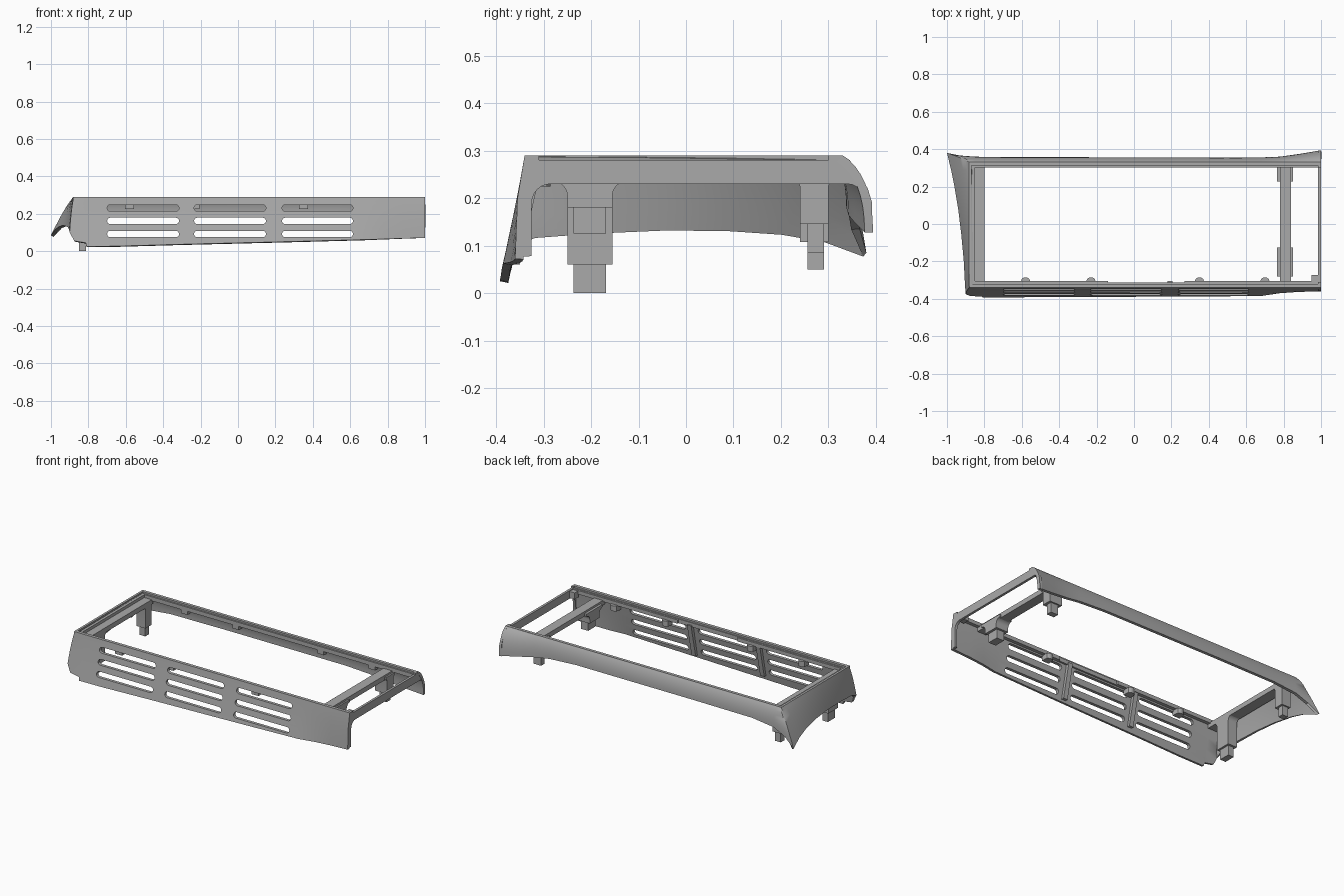
import bpy, bmesh, math
from mathutils import Vector

cube = bpy.data.objects.get("Cube")
if cube:
    bpy.data.objects.remove(cube, do_unlink=True)

GREY = (0.4, 0.4, 0.4, 1)
grey = bpy.data.materials.new("satin grey plastic")
grey.use_nodes = True
grey.diffuse_color = GREY
grey.node_tree.nodes["Principled BSDF"].inputs["Base Color"].default_value = GREY


def make(name, bm, angle=30):
    mesh = bpy.data.meshes.new(name)
    bm.to_mesh(mesh)
    bm.free()
    mesh.materials.append(grey)
    ob = bpy.data.objects.new(name, mesh)
    bpy.context.collection.objects.link(ob)
    return ob


def activate(ob):
    bpy.ops.object.select_all(action='DESELECT')
    ob.select_set(True)
    bpy.context.view_layer.objects.active = ob


def smooth(ob):
    activate(ob)
    bpy.ops.object.shade_smooth_by_angle(angle=math.radians(30))


def add_prism(bm, pts, axis, lo, hi):
    """Extrude a flat outline along x, y or z."""
    def place(a, b, d):
        return {'x': (d, a, b), 'y': (a, d, b), 'z': (a, b, d)}[axis]
    face = bm.faces.new([bm.verts.new(place(a, b, lo)) for a, b in pts])
    res = bmesh.ops.extrude_face_region(bm, geom=[face])
    verts = [v for v in res['geom'] if isinstance(v, bmesh.types.BMVert)]
    shift = Vector(place(0, 0, hi - lo))
    bmesh.ops.translate(bm, verts=verts, vec=shift)
    bmesh.ops.recalc_face_normals(bm, faces=bm.faces)


def prism(name, pts, axis, lo, hi):
    bm = bmesh.new()
    add_prism(bm, pts, axis, lo, hi)
    ob = make(name, bm)
    smooth(ob)
    return ob


def box(name, x, y, z):
    return prism(name, [(x[0], y[0]), (x[1], y[0]), (x[1], y[1]), (x[0], y[1])], 'z', *z)


def arc(cx, cy, rx, ry, a0, a1, n=6):
    angs = [math.radians(a0 + (a1 - a0) * i / n) for i in range(n + 1)]
    return [(cx + rx * math.cos(a), cy + ry * math.sin(a)) for a in angs]


# Outer skirt: stations run along the front, around the left end, along the back
TOP = 0.29
stations = []   # top point, control point, bottom point
for x, y, z in [(1, -.36, .072), (.88, -.363, .068), (.78, -.37, .065), (.68, -.385, .062),
                (.3, -.388, .052), (-.3, -.39, .037), (-.65, -.392, .027), (-.81, -.392, .025),
                (-.814, -.388, .045), (-.875, -.385, .055)]:
    stations.append(((x, -.34, TOP), (x, -.355, .2), (x, y, z)))
stations.append(((-.878, -.336, TOP), (-.893, -.35, .23), (-.9, -.375, .1)))
for y, x, z in [(-.32, -.904, .118), (-.2, -.91, .128), (-.05, -.924, .136), (.08, -.94, .137),
                (.2, -.96, .13), (.29, -.978, .115)]:
    stations.append(((-.882, y, TOP), (-.882 + .4 * (x + .882), y, .235), (x, y, z)))
stations.append(((-.88, .33, TOP), (-.925, .355, .24), (-1, .38, .085)))
for x, y, z in [(-.93, .366, .135), (-.85, .36, .17), (-.7, .357, .187), (-.3, .357, .19),
                (.2, .356, .19), (.5, .355, .19), (.68, .356, .18), (.78, .36, .165),
                (.88, .374, .148), (1, .394, .128)]:
    stations.append(((max(x, -.87), .33, TOP), (x, y, .25), (x, y, z)))

bm = bmesh.new()
N = 8
grid = []
for a, b, c in stations:
    a, b, c = Vector(a), Vector(b), Vector(c)
    row = []
    for j in range(N + 1):
        t = j / N
        row.append(bm.verts.new(a * (1 - t) ** 2 + b * 2 * t * (1 - t) + c * t * t))
    grid.append(row)
for r, s in zip(grid, grid[1:]):
    for j in range(N):
        bm.faces.new((r[j], s[j], s[j + 1], r[j + 1]))
skirt = make("outer_skirt", bm)
shell = skirt.modifiers.new("thickness", 'SOLIDIFY')
shell.thickness = 0.018
shell.offset = -1

# Ventilation slots cut through the front
bm = bmesh.new()
for x0, x1 in [(-.7, -.315), (-.235, .15), (.235, .615)]:
    for z in (.092, .162, .231):
        r = .017
        outline = arc(x1 - r, z, r, r, -90, 90) + arc(x0 + r, z, r, r, 90, 270)
        add_prism(bm, outline, 'y', -.5, -.28)
cutter = make("slot_cutter", bm)
cutter.hide_render = True
cut = skirt.modifiers.new("slots", 'BOOLEAN')
cut.object = cutter
cut.solver = 'EXACT'
activate(skirt)
for m in ("thickness", "slots"):
    bpy.ops.object.modifier_apply(modifier=m)
bpy.data.objects.remove(cutter, do_unlink=True)
smooth(skirt)

# Stepped rim around the top opening
box("front_rim", (-.88, 1), (-.34, -.32), (.265, TOP))
box("back_rim", (-.88, 1), (.312, .331), (.265, TOP))
box("left_rim", (-.882, -.868), (-.335, .33), (.255, TOP))
box("back_ledge", (-.87, 1), (.302, .315), (.255, .28))
box("left_ledge", (-.87, -.85), (-.32, .31), (.235, .28))
box("front_ledge", (-.87, 1), (-.325, -.314), (.255, .28))
for x in [(-.87, -.14), (.27, .985)]:
    box("front_ledge_tab", x, (-.32, -.304), (.255, .278))
box("corner_tab", (.95, .987), (-.31, -.272), (.235, .275))

# Arched frame at the open right end
arch = [(-.36, .075), (-.355, .2), (-.34, TOP), (-.31, TOP), (-.31, .28), (.3, .28), (.3, TOP),
        (.33, TOP), (.345, .28), (.383, .22), (.392, .19), (.392, .128), (.382, .13)]
arch += arc(.34, .18, .042, .05, 0, 90) + arc(-.285, .19, .04, .04, 90, 180) + [(-.325, .078)]
prism("right_end_arch", arch, 'x', .985, 1)


# Cross bars, each carrying a large and a small leg with a stepped foot
def flared_leg(name, x, y0, y1, z, r):
    outline = arc(y0 - r, .235 - r, r, r, 90, 0) + [(y0, z), (y1, z)]
    outline += arc(y1 + r, .235 - r, r, r, 180, 90) + [(y1 + r, .25), (y0 - r, .25)]
    prism(name, outline, 'x', *x)


for side, x, leg_x, foot_x, drop in [
        ("left", (-.865, -.8), (-.862, -.8), (-.85, -.812), (.06, 0, .108, .05)),
        ("right", (.78, .84), (.765, .85), (.785, .835), (.18, .125, .145, .085))]:
    box(side + "_cross_bar", x, (-.325, .315), (.232, .262))
    flared_leg(side + "_front_leg", leg_x, -.25, -.155, drop[0], .03)
    box(side + "_front_foot", foot_x, (-.237, -.168), (drop[1], drop[0] + .01))
    flared_leg(side + "_back_leg", leg_x, .24, .3, drop[2], .012)
    box(side + "_back_foot", foot_x, (.256, .291), (drop[3], drop[2] + .01))

# Stiffening ribs between the slot groups
rib = [(-.305, .265), (-.335, .265), (-.374, .06), (-.35, .06)]
for x in (-.275, .193):
    prism("slot_rib", rib, 'x', x - .014, x + .014)

# Small rounded clip bosses below the rim
for x in (-.58, -.23, .35, .7):
    prism("front_clip", arc(x, -.305, .024, .02, 0, 180) + [(x - .024, -.335), (x + .024, -.335)],
          'z', .225, .258)
    box("back_clip", (x - .022, x + .022), (.304, .335), (.232, .258))
